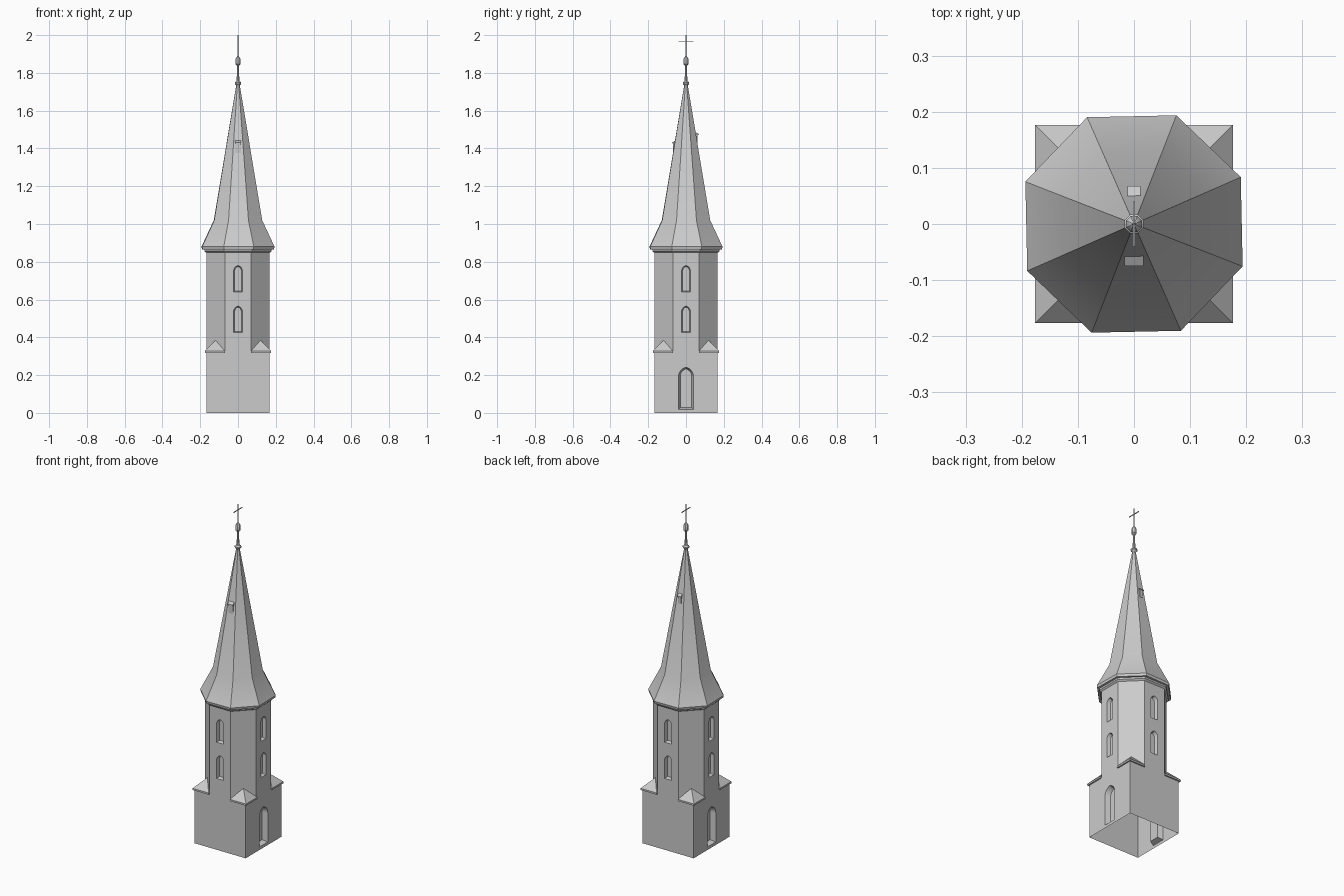
import bpy, bmesh
from math import pi, cos, sin, asin, radians
from mathutils import Matrix

cube = bpy.data.objects.get("Cube")
if cube:
    bpy.data.objects.remove(cube, do_unlink=True)

# One plain stone colour
GREY = (0.6, 0.6, 0.6, 1)
stone = bpy.data.materials.new("stone_grey")
stone.use_nodes = True
stone.diffuse_color = GREY
bsdf = next(n for n in stone.node_tree.nodes if n.type == 'BSDF_PRINCIPLED')
bsdf.inputs["Base Color"].default_value = GREY
bsdf.inputs["Roughness"].default_value = 0.8

HALF = 0.168       # half width of base and shaft
BASE_TOP = 0.32


def loft(bm, rings):
    """Skin a list of point rings and cap both ends."""
    loops = [[bm.verts.new(p) for p in ring] for ring in rings]
    n = len(loops[0])
    for low, high in zip(loops, loops[1:]):
        for i in range(n):
            j = (i + 1) % n
            bm.faces.new((low[i], low[j], high[j], high[i]))
    bm.faces.new(loops[0][::-1])
    bm.faces.new(loops[-1])


def finish(name, bm, smooth=False):
    bmesh.ops.recalc_face_normals(bm, faces=bm.faces)
    mesh = bpy.data.meshes.new(name)
    bm.to_mesh(mesh)
    bm.free()
    mesh.materials.append(stone)
    obj = bpy.data.objects.new(name, mesh)
    bpy.context.collection.objects.link(obj)
    activate(obj)
    if smooth:
        bpy.ops.object.shade_smooth_by_angle(angle=radians(30))
    return obj


def activate(obj):
    bpy.ops.object.select_all(action='DESELECT')
    obj.select_set(True)
    bpy.context.view_layer.objects.active = obj


def turned(name, profile, sides, twist=0.0, smooth=False):
    """Polygonal turning; profile holds (half width across flats, height)."""
    bm = bmesh.new()
    rings = []
    for a, z in profile:
        r = a / cos(pi / sides)
        angles = [(2 * i + 1) * pi / sides + twist for i in range(sides)]
        rings.append([(r * cos(t), r * sin(t), z) for t in angles])
    loft(bm, rings)
    return finish(name, bm, smooth)


def box(name, x, y, z):
    bm = bmesh.new()
    loft(bm, [[(x[0], y[0], h), (x[1], y[0], h), (x[1], y[1], h), (x[0], y[1], h)] for h in z])
    return finish(name, bm)


def arch(half, z0, z1, steps=7):
    """Slightly pointed arch outline."""
    rise = 1.25 * half
    radius = (rise ** 2 + half ** 2) / (2 * half)
    top = asin(rise / radius)
    side = []
    for i in range(steps + 1):
        t = top * i / steps
        side.append((half - radius + radius * cos(t), z1 - rise + radius * sin(t)))
    left = [(-u, z) for u, z in side[-2::-1]]
    return [(-half, z0), (half, z0)] + side + left


def add_niche(bm, turn, half, z0, z1, depth):
    """Splayed arched niche cutter on the side turned from the front."""
    spin = Matrix.Rotation(turn, 3, 'Z')
    inset = half * 0.24
    outer = arch(half, z0, z1)
    inner = arch(half - inset, z0 + inset, z1 - inset)
    layers = [(inner, HALF - depth), (outer, HALF), (outer, HALF + 0.02)]
    loft(bm, [[spin @ Matrix.Translation((u, -r, z)).translation for u, z in line]
              for line, r in layers])


def carve(body, bm):
    cutter = finish(body.name + "_cutter", bm)
    cutter.hide_render = True
    mod = body.modifiers.new("niches", 'BOOLEAN')
    mod.operation = 'DIFFERENCE'
    mod.solver = 'EXACT'
    mod.object = cutter
    activate(body)
    bpy.ops.object.modifier_apply(modifier=mod.name)
    bpy.data.objects.remove(cutter, do_unlink=True)


# Square base with a door niche on each side, open underneath
base = turned("base", [(HALF, 0), (HALF, BASE_TOP)], 4)
niches = bmesh.new()
for turn in (pi / 2, -pi / 2):
    add_niche(niches, turn, 0.04, 0.018, 0.242, 0.03)
carve(base, niches)
bm = bmesh.new()
bm.from_mesh(base.data)
floor = [f for f in bm.faces if all(v.co.z < 0.001 for v in f.verts)]
bmesh.ops.delete(bm, geom=floor, context='FACES')
bm.to_mesh(base.data)
bm.free()

# Eight-sided shaft with two windows on each main side
shaft = turned("shaft", [(HALF, BASE_TOP), (HALF, 0.865)], 8)
niches = bmesh.new()
for k in range(4):
    for sill in (0.425, 0.64):
        add_niche(niches, k * pi / 2, 0.023, sill, sill + 0.14, 0.02)
carve(shaft, niches)

# Small hipped roofs on the base corners
near, far, lip = 0.07, 0.176, 0.008
for sx, sy, label in ((1, -1, "front_left"), (-1, -1, "front_right"),
                      (1, 1, "back_left"), (-1, 1, "back_right")):
    bm = bmesh.new()
    plan = [(near, far), (near, near), (far, near), (far, far)]
    low, high = ([bm.verts.new((x * sx, y * sy, z)) for x, y in plan]
                 for z in (BASE_TOP - 0.002, BASE_TOP + lip))
    peak = bm.verts.new((0.119 * sx, 0.119 * sy, 0.385))
    bm.faces.new(low)
    for i in range(4):
        j = (i + 1) % 4
        bm.faces.new((low[i], low[j], high[j], high[i]))
        bm.faces.new((high[i], high[j], peak))
    finish("corner_roof_" + label, bm)

# Cornice and flared spire
TWIST = radians(1.2)
turned("cornice", [(HALF, 0.848), (0.177, 0.856), (0.177, 0.868)], 8)
turned("spire", [(0.189, 0.866), (0.192, 0.88), (0.188, 0.888),
                 (0.127, 1.02), (0.009, 1.737)], 8, TWIST, True)

# Finial with collar, stem, bulb and spike
turned("finial", [(0.010, 1.728), (0.011, 1.735), (0.017, 1.742), (0.017, 1.750),
                  (0.009, 1.757), (0.007, 1.768), (0.005, 1.835), (0.009, 1.842),
                  (0.014, 1.848), (0.014, 1.872), (0.009, 1.882), (0.004, 1.888),
                  (0.0025, 1.9), (0.002, 2.0)], 8, 0, True)
box("cross_arm", (-0.002, 0.002), (-0.04, 0.04), (1.963, 1.967))


def dormer(side, y_wall, half, bottom, top):
    """Little hatch with a sloping lid; side is -1 for front, 1 for back."""
    name = "front" if side < 0 else "back"
    inner = y_wall - 0.02
    box(name + "_dormer", (-half, half), sorted((side * inner, side * y_wall)),
        (bottom, top - 0.008))
    bm = bmesh.new()
    w = half + 0.002
    section = [(inner, top + 0.006), (y_wall + 0.006, top - 0.009),
               (y_wall + 0.006, top - 0.014), (inner, top + 0.001)]
    loft(bm, [[(x, side * y, z) for y, z in section] for x in (-w, w)])
    finish(name + "_dormer_lid", bm)


dormer(-1, 0.069, 0.015, 1.375, 1.44)
dormer(1, 0.062, 0.010, 1.43, 1.485)
